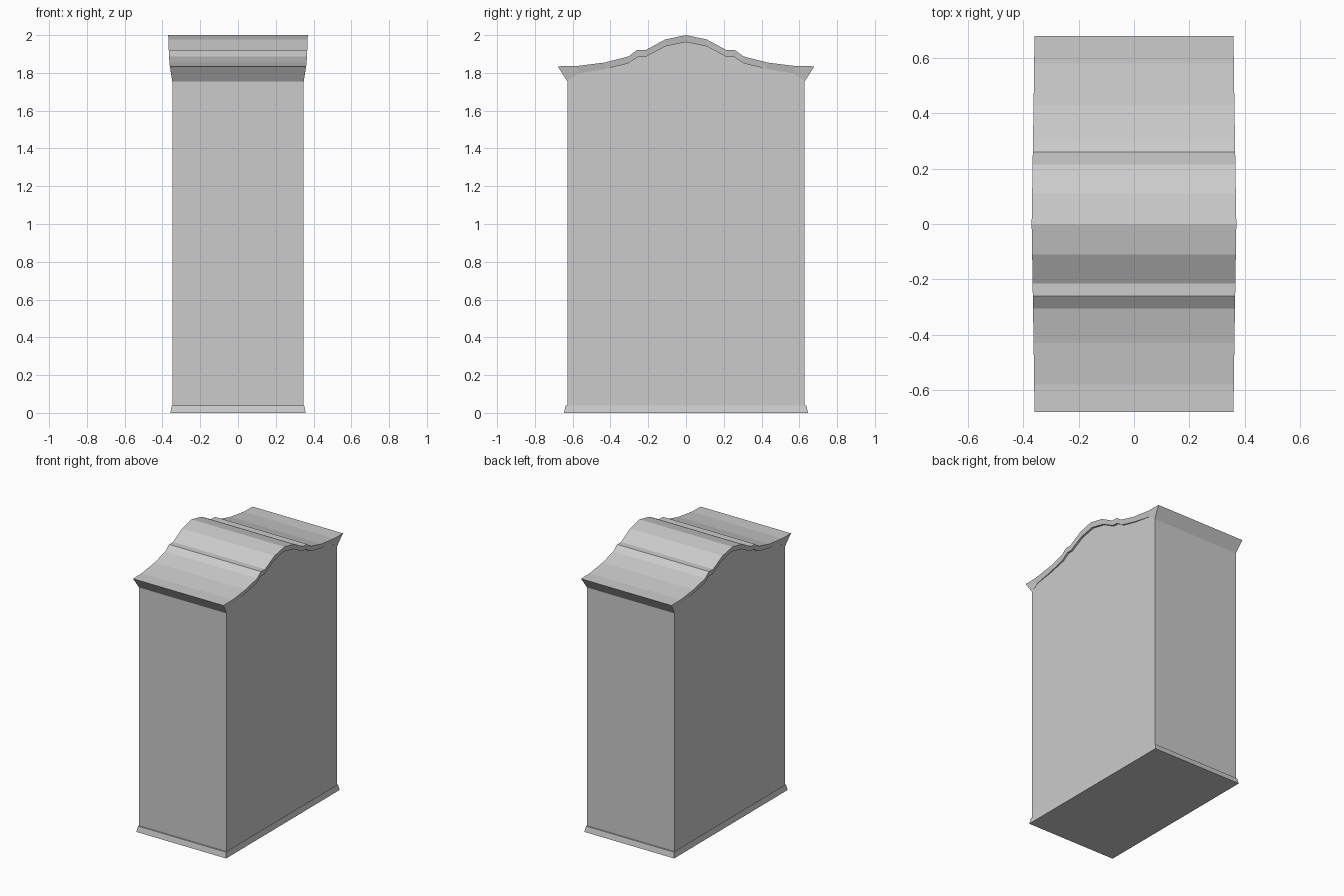
import bpy

if "Cube" in bpy.data.objects:
    bpy.data.objects.remove(bpy.data.objects["Cube"])

BX, BY = 0.348, 0.628      # body half sizes
BASE_H = 0.04

# half roof outline: (top y, top z, lower y, lower z), centre to eave
HALF = [(0.0, 2.0, 0.0, 1.963), (0.11, 1.977, 0.11, 1.94),
        (0.215, 1.92, 0.215, 1.884), (0.26, 1.92, 0.255, 1.884),
        (0.305, 1.887, 0.305, 1.85), (0.43, 1.855, 0.43, 1.82),
        (0.58, 1.836, 0.57, 1.797), (0.68, 1.835, BY, 1.755)]
PROFILE = [(-a, b, -c, d) for a, b, c, d in reversed(HALF[1:])] + HALF
N = len(PROFILE)


def make(name, verts, faces):
    me = bpy.data.meshes.new(name)
    me.from_pydata(verts, [], faces)
    me.validate()
    ob = bpy.data.objects.new(name, me)
    bpy.context.collection.objects.link(ob)
    return ob


# body: two arched side walls joined by front and back panels
side = [(-BY, BASE_H)] + [(c, d) for _, _, c, d in PROFILE] + [(BY, BASE_H)]
n = len(side)
verts = [(s * BX, y, z) for s in (-1, 1) for y, z in side]
make("cabinet_body", verts,
     [tuple(reversed(range(n))), tuple(range(n, 2 * n))[::-1][::-1],
      (0, n, n + 1, 1), (n - 1, n - 2, 2 * n - 2, 2 * n - 1)])

# roof: curved top, flared moulding on the sides and a thin ledge underneath
verts = []
for ty, tz, ly, lz in PROFILE:
    t = 1 - abs(ly) / BY
    top, low = 0.36 + 0.01 * t, BX + 0.014 * min(1, 1.6 * t)
    verts += [(-BX, ly, lz), (-low, ly, lz), (-top, ty, tz),
              (top, ty, tz), (low, ly, lz), (BX, ly, lz)]
faces = [(i * 6 + k, i * 6 + k + 1, i * 6 + k + 7, i * 6 + k + 6)
         for i in range(N - 1) for k in range(5)]
e = (N - 1) * 6
faces += [(1, 4, 3, 2), (e + 1, e + 2, e + 3, e + 4)]   # front and back eaves
roof = make("curved_roof", verts, faces)
roof.data.flip_normals()
roof.data.polygons.foreach_get  # flat shading kept
bm_faces = roof.data.polygons
for p in bm_faces:
    p.use_smooth = False

# base: sloped plinth with a narrow ledge up to the body
rings = [(0.358, 0.646, 0), (0.35, 0.637, BASE_H), (BX, BY, BASE_H)]
verts = [(sx * x, sy * y, z) for x, y, z in rings
         for sx, sy in ((-1, -1), (1, -1), (1, 1), (-1, 1))]
faces = [(3, 2, 1, 0)] + [(r * 4 + k, r * 4 + (k + 1) % 4,
                           r * 4 + 4 + (k + 1) % 4, r * 4 + 4 + k)
                          for r in range(2) for k in range(4)]
make("base_plinth", verts, faces)

# make every shell face outward
import bmesh
from mathutils import Vector
for ob in bpy.data.objects:
    bm = bmesh.new()
    bm.from_mesh(ob.data)
    bmesh.ops.recalc_face_normals(bm, faces=bm.faces)
    f = max(bm.faces, key=lambda q: abs(q.calc_center_median().y))
    if f.normal.dot(f.calc_center_median() - Vector((0, 0, 1))) < 0:
        bmesh.ops.reverse_faces(bm, faces=bm.faces)
    bm.to_mesh(ob.data)
    bm.free()
